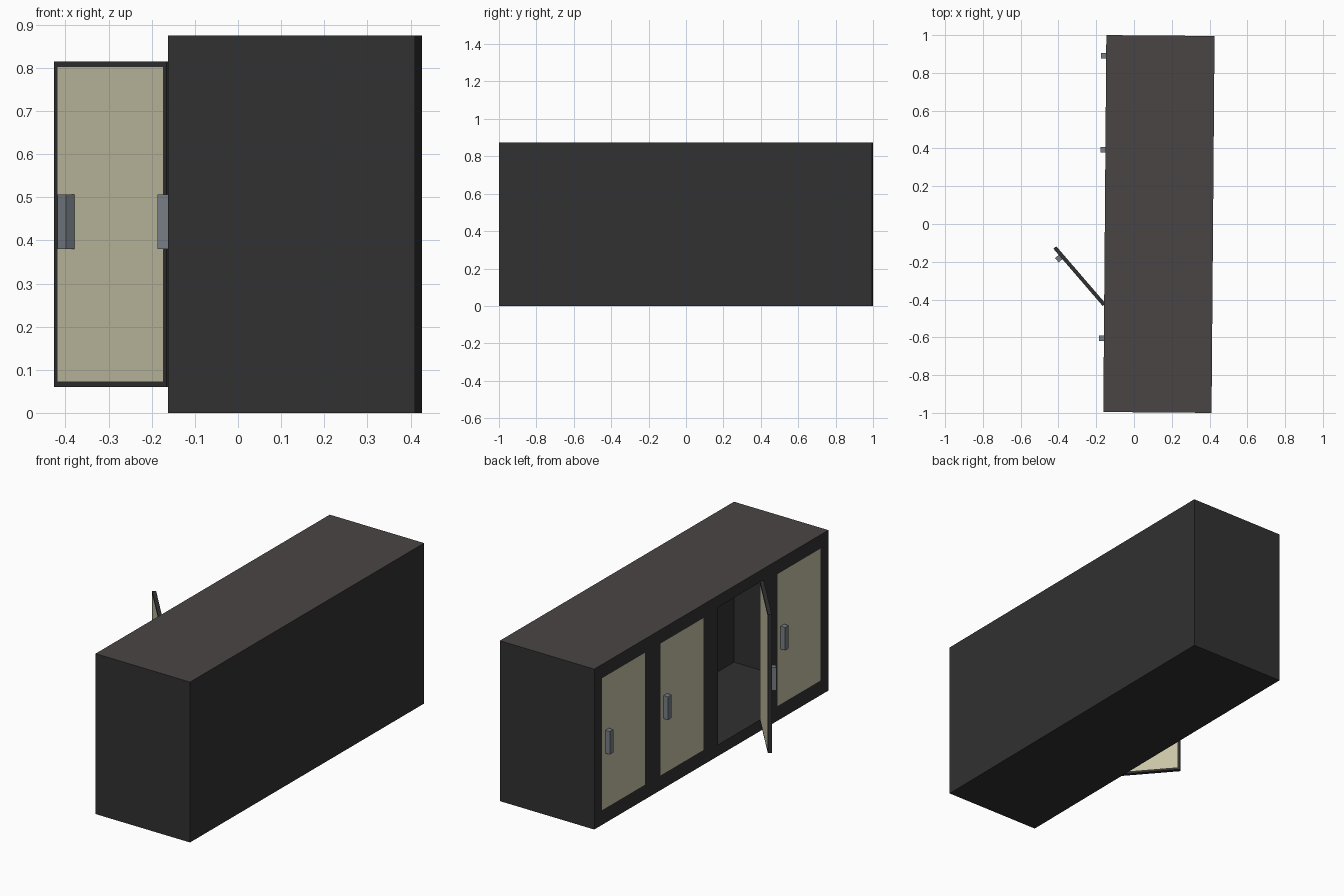
import bpy, bmesh, math
from mathutils import Matrix, Vector

if "Cube" in bpy.data.objects:
    bpy.data.objects.remove(bpy.data.objects["Cube"])

L, D, H = 1.9954, 0.573, 0.875            # cabinet length (y), depth (x), height
CX = 0.132                                # cabinet centre in x
FRONT = -D / 2                            # local x of the door side
TURN = Matrix.Translation((CX, 0, 0)) @ Matrix.Rotation(-0.008, 4, 'Z')


def material(name, rgb):
    m = bpy.data.materials.new(name)
    lin = [(c / 255 / 12.92) if c < 11 else ((c / 255 + 0.055) / 1.055) ** 2.4 for c in rgb]
    m.diffuse_color = (*lin, 1)
    m.use_nodes = True
    m.node_tree.nodes["Principled BSDF"].inputs["Base Color"].default_value = m.diffuse_color
    return m


BLACK = material("black_body", (49, 49, 49))
BROWN = material("brown_grey_top", (74, 69, 68))
CREAM = material("cream_panel", (200, 196, 167))
STEEL = material("blue_grey_handle", (119, 127, 134))


def finish(name, bm, mats, matrix=TURN):
    me = bpy.data.meshes.new(name)
    bm.to_mesh(me)
    bm.free()
    for m in mats:
        me.materials.append(m)
    ob = bpy.data.objects.new(name, me)
    ob.matrix_world = matrix
    bpy.context.collection.objects.link(ob)
    return ob


def box(size, centre):
    bm = bmesh.new()
    bmesh.ops.create_cube(bm, size=1)
    bmesh.ops.scale(bm, vec=size, verts=bm.verts)
    bmesh.ops.translate(bm, vec=centre, verts=bm.verts)
    return bm


# Hollow thin-walled cabinet: door side left open, top coloured separately
bm = box((D, L, H), (0, 0, H / 2))
bm.normal_update()
for f in bm.faces:
    f.material_index = 1 if f.normal.z > 0.9 else 0
bmesh.ops.delete(bm, geom=[f for f in bm.faces if f.normal.x < -0.9], context='FACES')
finish("cabinet_shell", bm, [BLACK, BROWN])

# Door side: grid of cells with cream panels and one open doorway
door_y = [-0.7475, -0.25, 0.25, 0.7475]
OPEN = 1
PANEL_W, OPEN_W = 0.367, 0.385
ys, zs = [-L / 2], [0, 0.08, 0.80, H]
for i, c in enumerate(door_y):
    w = OPEN_W if i == OPEN else PANEL_W
    ys += [c - w / 2, c + w / 2]
ys.append(L / 2)
bm = bmesh.new()
for i in range(len(ys) - 1):
    is_door = i % 2 == 1
    is_open = i == 2 * OPEN + 1
    rows = [0, 0.063, 0.812, H] if is_open else zs
    for j in range(3):
        if is_open and j == 1:
            continue
        a, b, lo, hi = ys[i], ys[i + 1], rows[j], rows[j + 1]
        f = bm.faces.new([bm.verts.new((FRONT, y, z))
                          for y, z in ((a, lo), (a, hi), (b, hi), (b, lo))])
        f.material_index = 1 if is_door and j == 1 else 0
bmesh.ops.remove_doubles(bm, verts=bm.verts, dist=1e-5)
bm.normal_update()
for f in bm.faces:
    if f.normal.x > 0:
        f.normal_flip()
finish("door_side", bm, [BLACK, CREAM])

# Open door: thin slab swung about its hinge, cream inset on both sides
HINGE = TURN @ Matrix.Translation((FRONT, -0.43, 0)) @ Matrix.Rotation(math.radians(41.2), 4, 'Z')
bm = box((0.02, 0.40, 0.755), (0, 0.20, 0.4375))
bm.normal_update()
sides = [f for f in bm.faces if abs(f.normal.x) > 0.9]
bmesh.ops.inset_individual(bm, faces=sides, thickness=0.018)
for f in sides:
    f.material_index = 1
finish("open_door", bm, [BLACK, CREAM], HINGE)

# Handles
HANDLE = (0.027, 0.03, 0.126)
for i, c in enumerate(door_y):
    if i == OPEN:
        finish("open_door_handle", box(HANDLE, (-0.0225, 0.342, 0.443)), [STEEL], HINGE)
    else:
        finish(f"door_handle_{i + 1}", box(HANDLE, (FRONT - 0.0135, c + 0.141, 0.443)), [STEEL])
